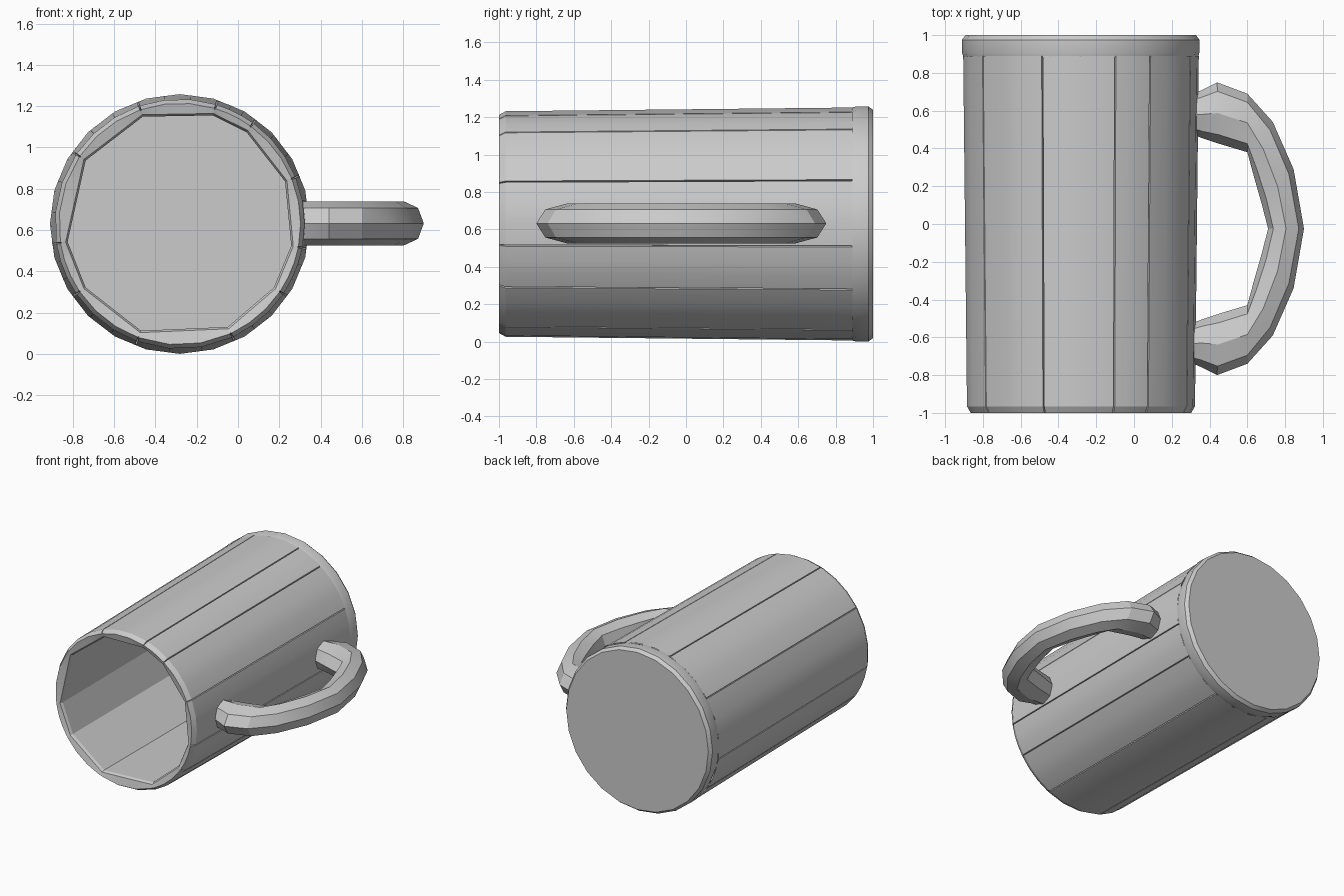
import bpy, bmesh, math
from mathutils import Vector

cube = bpy.data.objects.get("Cube")
if cube:
    bpy.data.objects.remove(cube, do_unlink=True)

grey = bpy.data.materials.new("plain grey")
grey.use_nodes = True
tone = (0.6, 0.6, 0.6, 1)
grey.diffuse_color = tone
grey.node_tree.nodes["Principled BSDF"].inputs["Base Color"].default_value = tone

CX, CZ = -0.282, 0.629


def loft(name, rings, cap_start=True, cap_end=True, smooth=None):
    """Skin a list of equally long point rings."""
    bm = bmesh.new()
    loops = [[bm.verts.new(p) for p in ring] for ring in rings]
    for a, b in zip(loops, loops[1:]):
        for i in range(len(a)):
            j = (i + 1) % len(a)
            bm.faces.new((a[i], a[j], b[j], b[i]))
    if cap_start:
        bm.faces.new(loops[0])
    if cap_end:
        bm.faces.new(loops[-1])
    bmesh.ops.recalc_face_normals(bm, faces=bm.faces)
    mesh = bpy.data.meshes.new(name)
    bm.to_mesh(mesh)
    bm.free()
    obj = bpy.data.objects.new(name, mesh)
    bpy.context.collection.objects.link(obj)
    mesh.materials.append(grey)
    if smooth:
        bpy.ops.object.select_all(action='DESELECT')
        obj.select_set(True)
        bpy.context.view_layer.objects.active = obj
        bpy.ops.object.shade_smooth_by_angle(angle=math.radians(smooth))
    return obj


def polar(r, angle, y):
    return Vector((CX + r * math.cos(angle), y, CZ + r * math.sin(angle)))


# Stave wall: uneven staves, round outside, flat inside, thin grooves between
seams = [math.radians(a) for a in (22, 54, 73, 109, 146, 189, 214, 250, 295, 326, 349, 382)]
STEPS = 3
GROOVE = 0.006


def outer_ring(r, y, depth=0.018):
    pts = []
    for a, b in zip(seams, seams[1:]):
        pts.append(polar(r - depth, a, y))
        for k in range(STEPS + 1):
            t = a + GROOVE + (b - a - 2 * GROOVE) * k / STEPS
            pts.append(polar(r, t, y))
    return pts


def inner_ring(r, y):
    pts = []
    for a, b in zip(seams, seams[1:]):
        start, end = polar(r, a, y), polar(r, b, y)
        pts.append(start)
        for k in range(STEPS + 1):
            pts.append(start.lerp(end, 0.02 + 0.96 * k / STEPS))
    return pts


loft("stave_wall", [
    inner_ring(0.56, 0.89),
    inner_ring(0.55, -0.97),
    inner_ring(0.56, -0.99),
    outer_ring(0.585, -1.0, 0.006),
    outer_ring(0.605, -0.965),
    outer_ring(0.625, 0.89),
], cap_end=False, smooth=25)

# Base disc with chamfered edges
def circle(r, y, n=24):
    return [polar(r, math.tau * i / n, y) for i in range(n)]


loft("base_disc", [circle(0.55, 0.885), circle(0.622, 0.885), circle(0.629, 0.91),
                   circle(0.629, 0.975), circle(0.61, 1.0)], smooth=25)

# Handle: eight-sided sections spanning from the inner to the outer outline
half = [((0.27, 0.49), (0.29, 0.68)), ((0.36, 0.455), (0.35, 0.705)),
        ((0.45, 0.425), (0.44, 0.75)), ((0.6, 0.38), (0.6, 0.69)),
        ((0.635, 0.25), (0.735, 0.54)), ((0.675, 0.11), (0.845, 0.29)),
        ((0.71, -0.025), (0.9, -0.025))]
MID = -0.025
flip = lambda p: (p[0], 2 * MID - p[1])
spans = half + [(flip(a), flip(b)) for a, b in reversed(half[:-1])]
rings = []
for inner, outer in spans:
    a, b = Vector((*inner, 0.632)), Vector((*outer, 0.632))
    ring = []
    for i in range(8):
        t = math.tau * i / 8
        p = (a + b) / 2 + (b - a) / 2 * math.cos(t)
        p.z += 0.106 * math.sin(t)
        ring.append(p)
    rings.append(ring)
loft("handle", rings, smooth=22)
